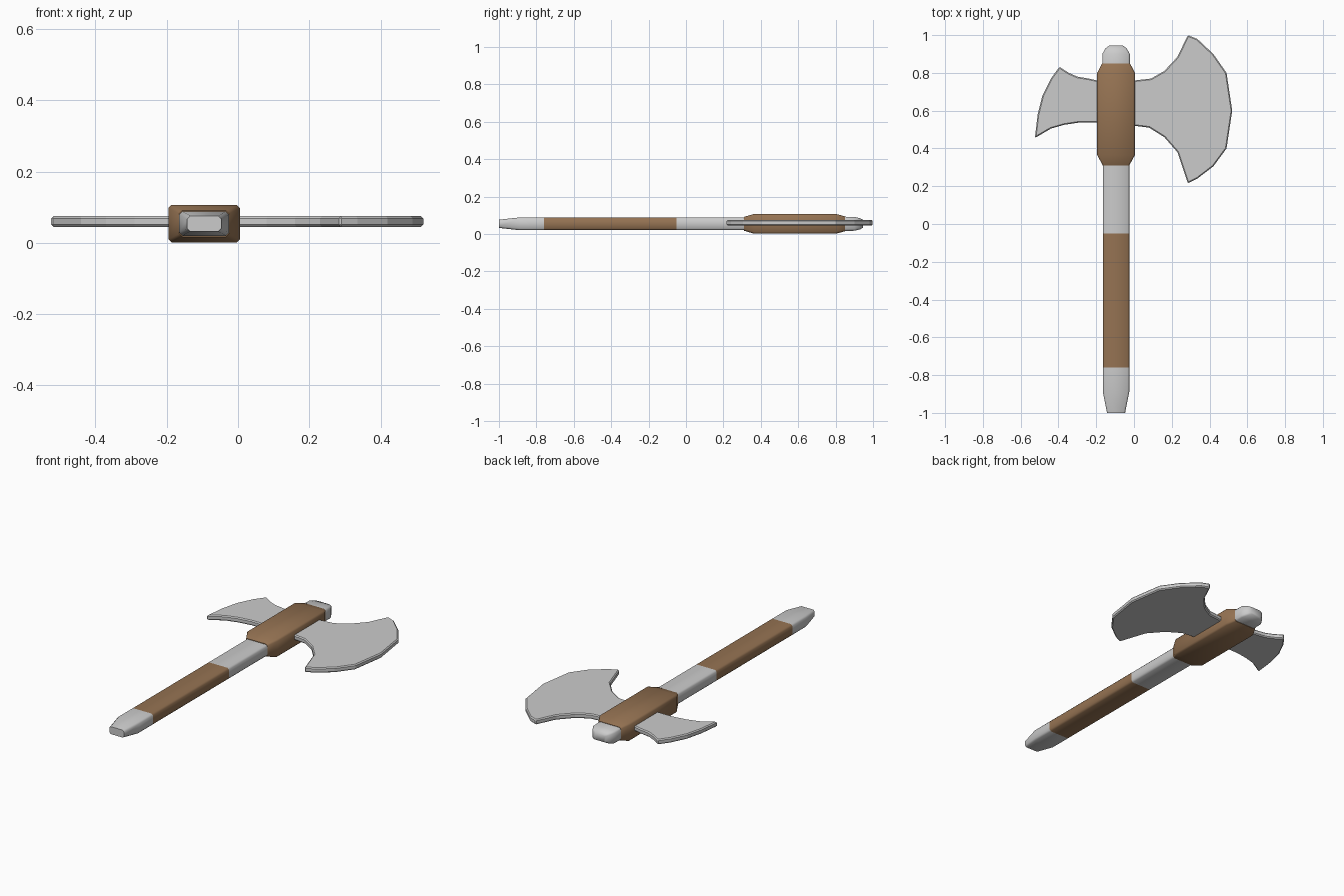
import bpy, bmesh, math

if "Cube" in bpy.data.objects:
    bpy.data.objects.remove(bpy.data.objects["Cube"])

CX, CZ = -0.095, 0.054   # shaft axis
brown = bpy.data.materials.new("brown")
brown.diffuse_color = (0.30, 0.17, 0.085, 1)
brown.use_nodes = True
brown.node_tree.nodes["Principled BSDF"].inputs["Base Color"].default_value = brown.diffuse_color


def finish(name, bm, mat=None, smooth=None):
    bmesh.ops.recalc_face_normals(bm, faces=bm.faces)
    me = bpy.data.meshes.new(name)
    bm.to_mesh(me)
    bm.free()
    ob = bpy.data.objects.new(name, me)
    bpy.context.collection.objects.link(ob)
    if mat:
        me.materials.append(mat)
    if smooth:
        bpy.ops.object.select_all(action='DESELECT')
        ob.select_set(True)
        bpy.context.view_layer.objects.active = ob
        bpy.ops.object.shade_smooth_by_angle(angle=math.radians(smooth))
    return ob


def loft(name, sections, mat=None, cap_start=False, cap_end=False):
    """Chamfered-rectangle sections (y, half width, half height) joined along y."""
    bm = bmesh.new()
    rings = []
    for y, w, h in sections:
        c = 0.009
        pts = [(w, h - c), (w - c, h), (c - w, h), (-w, h - c),
               (-w, c - h), (c - w, -h), (w - c, -h), (w, c - h)]
        rings.append([bm.verts.new((CX + x, y, CZ + z)) for x, z in pts])
    for a, b in zip(rings, rings[1:]):
        for i in range(8):
            j = (i + 1) % 8
            bm.faces.new((a[i], a[j], b[j], b[i]))
    if cap_start:
        bm.faces.new(rings[0])
    if cap_end:
        bm.faces.new(rings[-1])
    return finish(name, bm, mat, 50)


def blade(name, outline, z0=0.045, z1=0.075):
    """Flat plate from an outline, with a thin bevelled rim."""
    bm = bmesh.new()
    face = bm.faces.new([bm.verts.new((x, y, z0)) for x, y in outline])
    ext = bmesh.ops.extrude_face_region(bm, geom=[face])
    for v in ext["geom"]:
        if isinstance(v, bmesh.types.BMVert):
            v.co.z = z1
    ob = finish(name, bm)
    bev = ob.modifiers.new("rim", 'BEVEL')
    bev.width = 0.006
    bev.segments = 1
    bev.limit_method = 'ANGLE'
    bev.angle_limit = math.radians(60)
    return ob


# Shaft, from the butt to the head
W, H = 0.07, 0.034
loft("butt_cap", [(-1.0, 0.048, 0.022), (-0.89, W, H), (-0.76, W, H)], cap_start=True)
loft("grip", [(-0.76, W, H), (-0.05, W, H)], brown)
loft("upper_shaft", [(-0.05, W, H), (0.33, W, H)])

# Head block and top cap
loft("head_block", [(0.31, 0.07, 0.037), (0.365, 0.1, 0.053), (0.80, 0.1, 0.053),
                    (0.85, 0.074, 0.040)], brown, True, True)
loft("top_cap", [(0.84, 0.073, 0.038), (0.90, 0.073, 0.037), (0.93, 0.056, 0.030),
                 (0.945, 0.036, 0.022)], cap_end=True)

# Large blade
blade("main_blade", [
    (-0.09, 0.76), (0.0, 0.76), (0.09, 0.77), (0.16, 0.81), (0.23, 0.885), (0.285, 1.0),
    (0.335, 0.98), (0.42, 0.90), (0.49, 0.80), (0.52, 0.60), (0.49, 0.40), (0.42, 0.305),
    (0.335, 0.24), (0.285, 0.215), (0.23, 0.38), (0.16, 0.46), (0.08, 0.51), (0.0, 0.52),
    (-0.09, 0.52)])

# Small rear blade
blade("rear_blade", [
    (-0.1, 0.76), (-0.195, 0.76), (-0.24, 0.77), (-0.30, 0.78), (-0.345, 0.80),
    (-0.395, 0.832), (-0.44, 0.77), (-0.485, 0.68), (-0.51, 0.58), (-0.525, 0.455),
    (-0.44, 0.505), (-0.37, 0.525), (-0.29, 0.537), (-0.195, 0.537), (-0.1, 0.537)])
